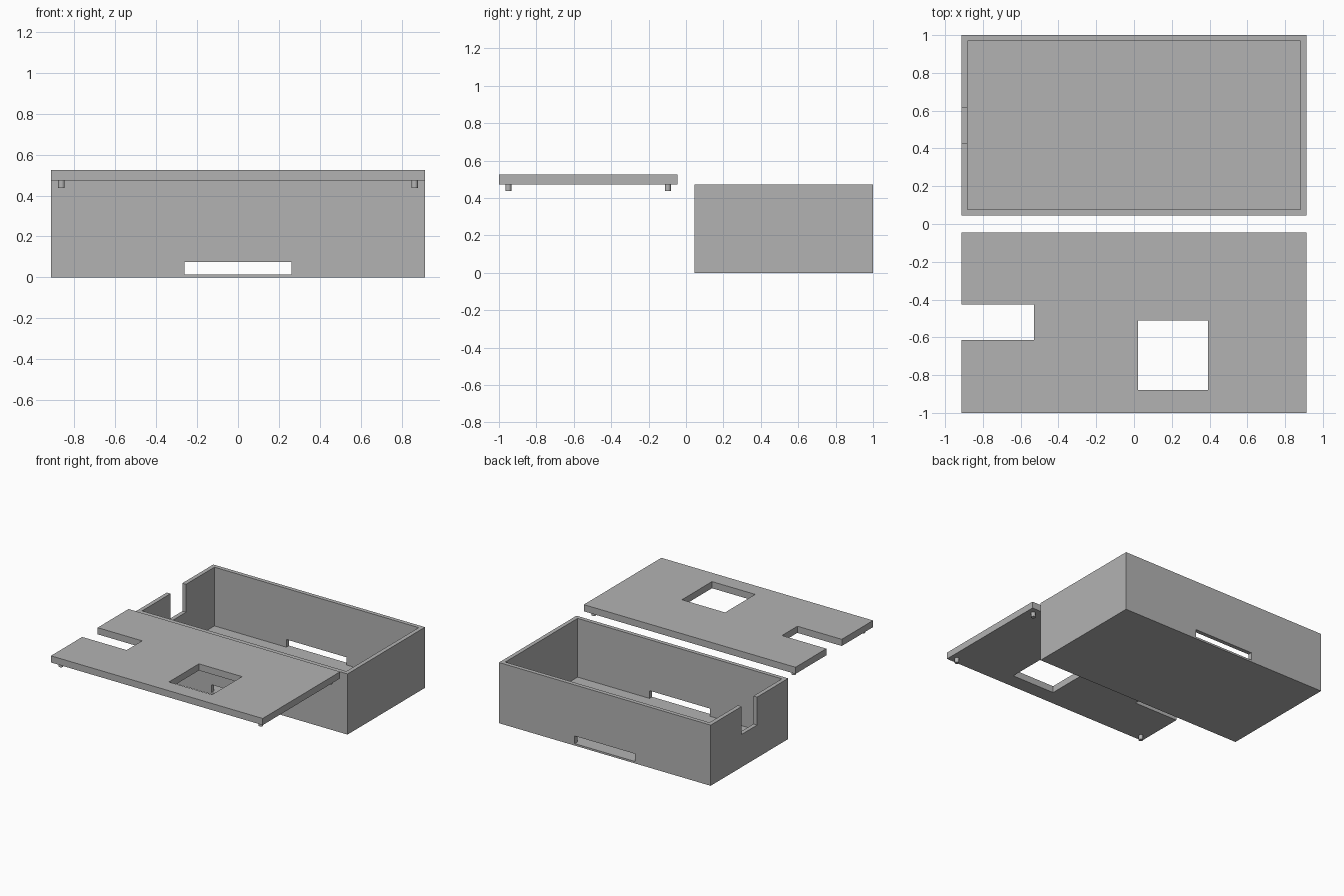
import bpy
import bmesh
from mathutils import Vector

cube = bpy.data.objects.get("Cube")
if cube:
    bpy.data.objects.remove(cube, do_unlink=True)

# One plain grey plastic
grey = bpy.data.materials.new("plastic_grey")
grey.use_nodes = True
colour = (0.45, 0.45, 0.45, 1)
grey.diffuse_color = colour
grey.node_tree.nodes["Principled BSDF"].inputs["Base Color"].default_value = colour


def add_box(name, low, high):
    """Box spanning two opposite corners."""
    low, high = Vector(low), Vector(high)
    bm = bmesh.new()
    bmesh.ops.create_cube(bm, size=1)
    for v in bm.verts:
        v.co = (low + high) / 2 + v.co * (high - low)
    mesh = bpy.data.meshes.new(name)
    bm.to_mesh(mesh)
    bm.free()
    mesh.materials.append(grey)
    obj = bpy.data.objects.new(name, mesh)
    bpy.context.collection.objects.link(obj)
    return obj


def cut(obj, low, high):
    """Subtract a box and discard the cutter."""
    cutter = add_box("cutter", low, high)
    cutter.hide_render = True
    mod = obj.modifiers.new("cut", "BOOLEAN")
    mod.operation = "DIFFERENCE"
    mod.solver = "EXACT"
    mod.object = cutter
    bpy.context.view_layer.objects.active = obj
    bpy.ops.object.modifier_apply(modifier=mod.name)
    bpy.data.objects.remove(cutter, do_unlink=True)


half_width = 0.913
wall = 0.032
gap = 0.045
box_top = 0.473
lid_top = 0.525
floor = 0.015

# Open box: cavity, cable slots through front and back, notch in the side
body = add_box("box_body", (-half_width, gap, 0), (half_width, 1, box_top))
inner = half_width - wall
cut(body, (-inner, gap + wall, floor), (inner, 1 - wall, 1))
cut(body, (-0.26, -0.1, floor), (0.26, 1.1, 0.075))
cut(body, (-1, 0.428, 0.255), (-0.8, 0.618, 1))

# Lid: side notch and square window
lid = add_box("lid", (-half_width, -1, box_top), (half_width, -gap, lid_top))
cut(lid, (-1, -0.615, 0), (-0.53, -0.425, 1))
cut(lid, (0.02, -0.88, 0), (0.392, -0.51, 1))

# Locating pegs under the lid corners
for side, x in (("right", -0.862), ("left", 0.862)):
    for end, y in (("front", -0.95), ("back", -0.097)):
        bpy.ops.mesh.primitive_cylinder_add(
            vertices=24, radius=0.016, depth=0.04, location=(x, y, 0.457))
        peg = bpy.context.object
        peg.name = f"lid_peg_{end}_{side}"
        peg.data.materials.append(grey)
        bpy.ops.object.shade_smooth_by_angle()
